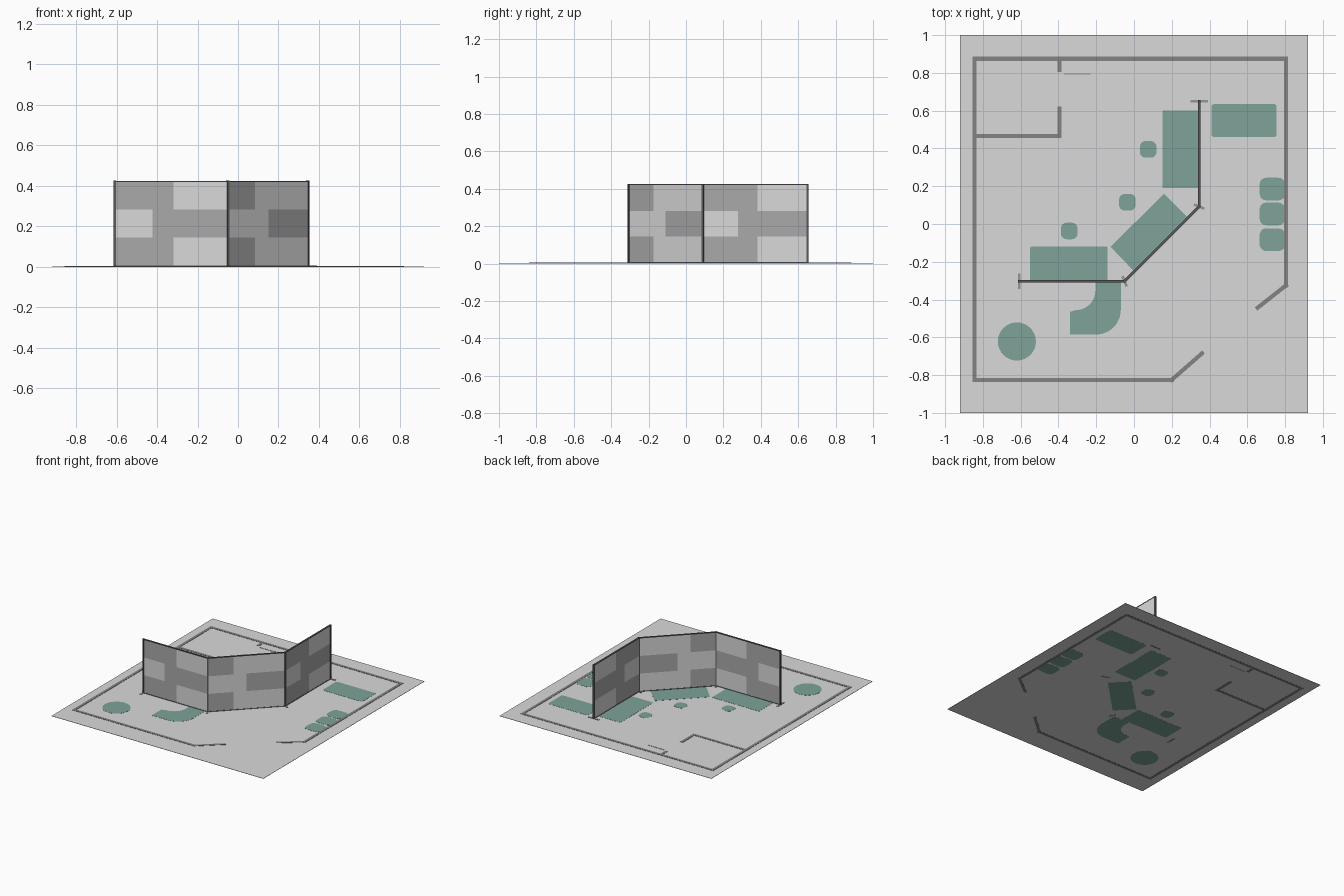
import bpy, bmesh, math
from mathutils import Vector

if "Cube" in bpy.data.objects:
    bpy.data.objects.remove(bpy.data.objects["Cube"])


def material(name, rgb):
    m = bpy.data.materials.new(name)
    m.diffuse_color = (*rgb, 1)
    m.use_nodes = True
    m.node_tree.nodes["Principled BSDF"].inputs["Base Color"].default_value = m.diffuse_color
    return m


PALE = material("pale floor grey", (0.70, 0.70, 0.70))
LIGHT = material("light panel grey", (0.70, 0.70, 0.70))
MID = material("mid panel grey", (0.40, 0.40, 0.40))
WALL = material("wall line grey", (0.23, 0.23, 0.23))
DOOR = material("door line grey", (0.48, 0.48, 0.48))
TEAL = material("muted teal", (0.21, 0.37, 0.32))
FRAME = material("dark frame grey", (0.10, 0.10, 0.10))
FOOT = material("foot grey", (0.30, 0.30, 0.30))


def prisms(name, outlines, z0, z1, mat):
    """One object made from flat outlines raised from z0 to z1."""
    bm = bmesh.new()
    for pts in outlines:
        lo = [bm.verts.new((x, y, z0)) for x, y in pts]
        hi = [bm.verts.new((x, y, z1)) for x, y in pts]
        bm.faces.new(hi)
        bm.faces.new(lo[::-1])
        n = len(pts)
        for i in range(n):
            j = (i + 1) % n
            bm.faces.new((lo[i], lo[j], hi[j], hi[i]))
    bmesh.ops.recalc_face_normals(bm, faces=bm.faces)
    me = bpy.data.meshes.new(name)
    bm.to_mesh(me)
    bm.free()
    me.materials.append(mat)
    ob = bpy.data.objects.new(name, me)
    bpy.context.collection.objects.link(ob)
    return ob


def strip(a, b, w, ext=0.0):
    """Rectangle of width w along the line a-b."""
    a, b = Vector(a), Vector(b)
    d = (b - a).normalized()
    n = Vector((-d.y, d.x)) * w / 2
    a, b = a - d * ext, b + d * ext
    return [tuple(p) for p in (a - n, b - n, b + n, a + n)]


def path(pts, w):
    return [strip(a, b, w, w / 2) for a, b in zip(pts, pts[1:])]


def arc(cx, cy, r, a0, a1, n=10):
    return [(cx + r * math.cos(math.radians(a0 + (a1 - a0) * i / n)),
             cy + r * math.sin(math.radians(a0 + (a1 - a0) * i / n)))
            for i in range(n + 1)]


def rounded(x0, x1, y0, y1, r):
    return (arc(x1 - r, y1 - r, r, 0, 90, 5) + arc(x0 + r, y1 - r, r, 90, 180, 5)
            + arc(x0 + r, y0 + r, r, 180, 270, 5) + arc(x1 - r, y0 + r, r, 270, 360, 5))


# floor sheet
prisms("floor", [[(-0.92, -1), (0.92, -1), (0.92, 1), (-0.92, 1)]], 0.001, 0.003, PALE)

# floor plan: room walls
outer = [(0.36, -0.685), (0.20, -0.825), (-0.845, -0.825), (-0.845, 0.875),
         (0.805, 0.875), (0.805, -0.325), (0.655, -0.443)]
closet = [(-0.845, 0.465), (-0.395, 0.465), (-0.395, 0.61)]
prisms("room_walls", path(outer, 0.022) + path(closet, 0.022)
       + path([(-0.395, 0.875), (-0.395, 0.815)], 0.02), 0, 0.005, WALL)
prisms("closet_door", [strip((-0.37, 0.795), (-0.23, 0.795), 0.01)], 0, 0.005, DOOR)

# floor plan: furniture shapes
table = arc(-0.62, -0.622, 0.101, 0, 348.75, 31)
desks = [rounded(-0.55, -0.14, -0.30, -0.12, 0.006),
         [(0.16, 0.16), (-0.125, -0.12), (-0.005, -0.245), (0.28, 0.04)],
         rounded(0.15, 0.34, 0.19, 0.60, 0.006),
         rounded(0.41, 0.755, 0.46, 0.635, 0.015)]
counter = ([(-0.34, -0.585)] + arc(-0.20, -0.455, 0.13, 270, 360)
           + [(-0.07, -0.305), (-0.205, -0.305)]
           + arc(-0.305, -0.355, 0.10, 0, -90) + [(-0.34, -0.465)])
prisms("round_table", [table], 0.0005, 0.004, TEAL)
prisms("desks", desks, 0.0005, 0.004, TEAL)
prisms("curved_counter", [counter], 0.0005, 0.004, TEAL)
prisms("stools", [rounded(x - 0.044, x + 0.044, y - 0.044, y + 0.044, 0.03)
                  for x, y in ((0.075, 0.395), (-0.035, 0.115), (-0.343, -0.037))],
       0.0005, 0.004, TEAL)
prisms("chairs", [rounded(0.665, 0.80, y - 0.06, y + 0.06, 0.035)
                  for y in (0.185, 0.053, -0.083)], 0.0005, 0.004, TEAL)

# partition screens: three straight runs of tiles between posts
joints = [Vector(p) for p in ((-0.608, -0.303), (-0.05, -0.303), (0.345, 0.092), (0.345, 0.65))]
Z0, ROW = 0.006, 0.138
side = [[(0, 0.52, MID), (0.52, 1, LIGHT)], [(0, 1 / 3, LIGHT), (1 / 3, 1, MID)]]
middle = [[(0, 1 / 3, MID), (1 / 3, 2 / 3, LIGHT), (2 / 3, 1, LIGHT)],
          [(0, 0.5, LIGHT), (0.5, 1, MID)]]
for run, (a, b, rows) in enumerate(zip(joints, joints[1:], (side, middle, side)), 1):
    for r in range(3):
        for i, (s, e, mat) in enumerate(rows[r % 2], 1):
            prisms(f"screen_{run}_row_{r + 1}_tile_{i}",
                   [strip(a.lerp(b, s), a.lerp(b, e), 0.010)],
                   Z0 + r * ROW, Z0 + (r + 1) * ROW, mat)
    # thin rails along the bottom and top edges
    for label, z in (("bottom", 0.002), ("top", Z0 + 3 * ROW)):
        prisms(f"screen_{run}_{label}_rail", [strip(a, b, 0.014)], z, z + 0.005, FRAME)

# posts and flat feet, set across the bend at each joint
for i, (p, ang, half) in enumerate(zip(joints, (90, 112.5, 157.5, 0),
                                       (0.04, 0.03, 0.03, 0.046)), 1):
    d = Vector((math.cos(math.radians(ang)), math.sin(math.radians(ang))))
    prisms(f"post_{i}", [strip(p - d * 0.007, p + d * 0.007, 0.012)], 0, 0.426, FRAME)
    prisms(f"foot_{i}", [strip(p - d * half, p + d * half, 0.014)], 0, 0.006, FOOT)
